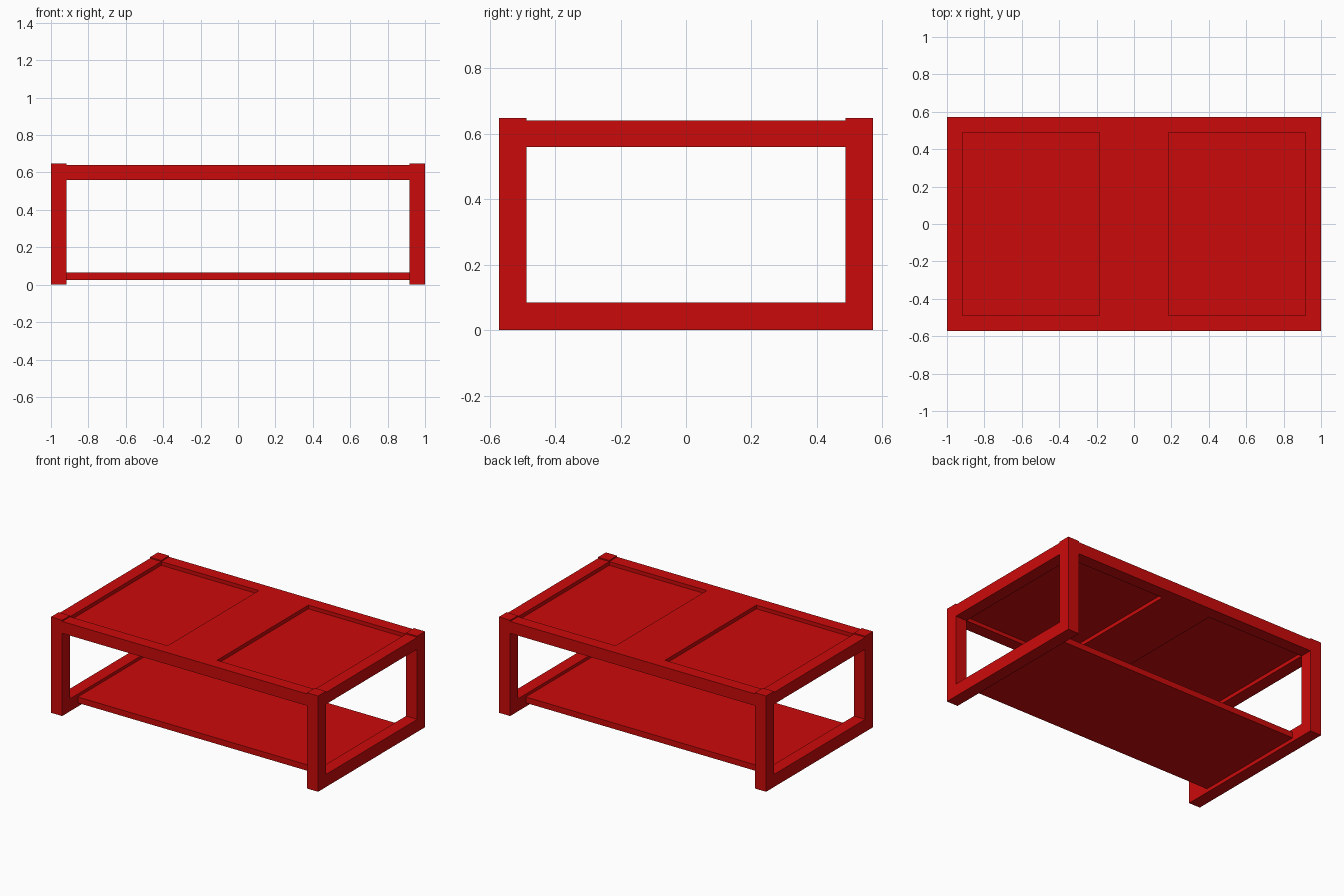
import bpy
import bmesh
from mathutils import Vector

cube = bpy.data.objects.get("Cube")
if cube:
    bpy.data.objects.remove(cube, do_unlink=True)

red = bpy.data.materials.new("red paint")
red.use_nodes = True
colour = (0.6, 0.003, 0.003, 1)
red.diffuse_color = colour
red.node_tree.nodes["Principled BSDF"].inputs["Base Color"].default_value = colour


def box(name, low, high):
    """Add a box between two opposite corners."""
    low, high = Vector(low), Vector(high)
    bm = bmesh.new()
    bmesh.ops.create_cube(bm, size=1)
    bmesh.ops.scale(bm, vec=high - low, verts=bm.verts)
    bmesh.ops.translate(bm, vec=(low + high) / 2, verts=bm.verts)
    mesh = bpy.data.meshes.new(name)
    bm.to_mesh(mesh)
    bm.free()
    mesh.materials.append(red)
    obj = bpy.data.objects.new(name, mesh)
    bpy.context.collection.objects.link(obj)
    return obj


X, Y = 1.0, 0.572            # outer half sizes
IX, IY = X - 0.084, Y - 0.084  # inside of the legs
CX = 0.185                   # half width of the centre board
LOW, TOP, LEG = 0.56, 0.64, 0.648

# Four square legs, slightly taller than the table top
for sx, side in ((1, "left"), (-1, "right")):
    for sy, end in ((-1, "front"), (1, "back")):
        xs = sorted((sx * IX, sx * X))
        ys = sorted((sy * IY, sy * Y))
        box(f"{end}_{side}_leg", (xs[0], ys[0], 0), (xs[1], ys[1], LEG))

# Rails at both ends and the recessed panels
for sx, side in ((1, "left"), (-1, "right")):
    xs = sorted((sx * IX, sx * X))
    box(f"{side}_top_rail", (xs[0], -IY, LOW), (xs[1], IY, TOP))
    box(f"{side}_bottom_rail", (xs[0], -IY, 0), (xs[1], IY, 0.085))
    ps = sorted((sx * CX, sx * IX))
    box(f"{side}_recessed_panel", (ps[0], -IY, 0.585), (ps[1], IY, 0.615))

# Long rails, centre board and lower shelf
box("front_top_rail", (-IX, -Y, LOW), (IX, -IY, TOP))
box("back_top_rail", (-IX, IY, LOW), (IX, Y, TOP))
box("centre_board", (-CX, -IY, LOW), (CX, IY, TOP))
box("lower_shelf", (-IX, -0.404, 0.025), (IX, 0.404, 0.065))
